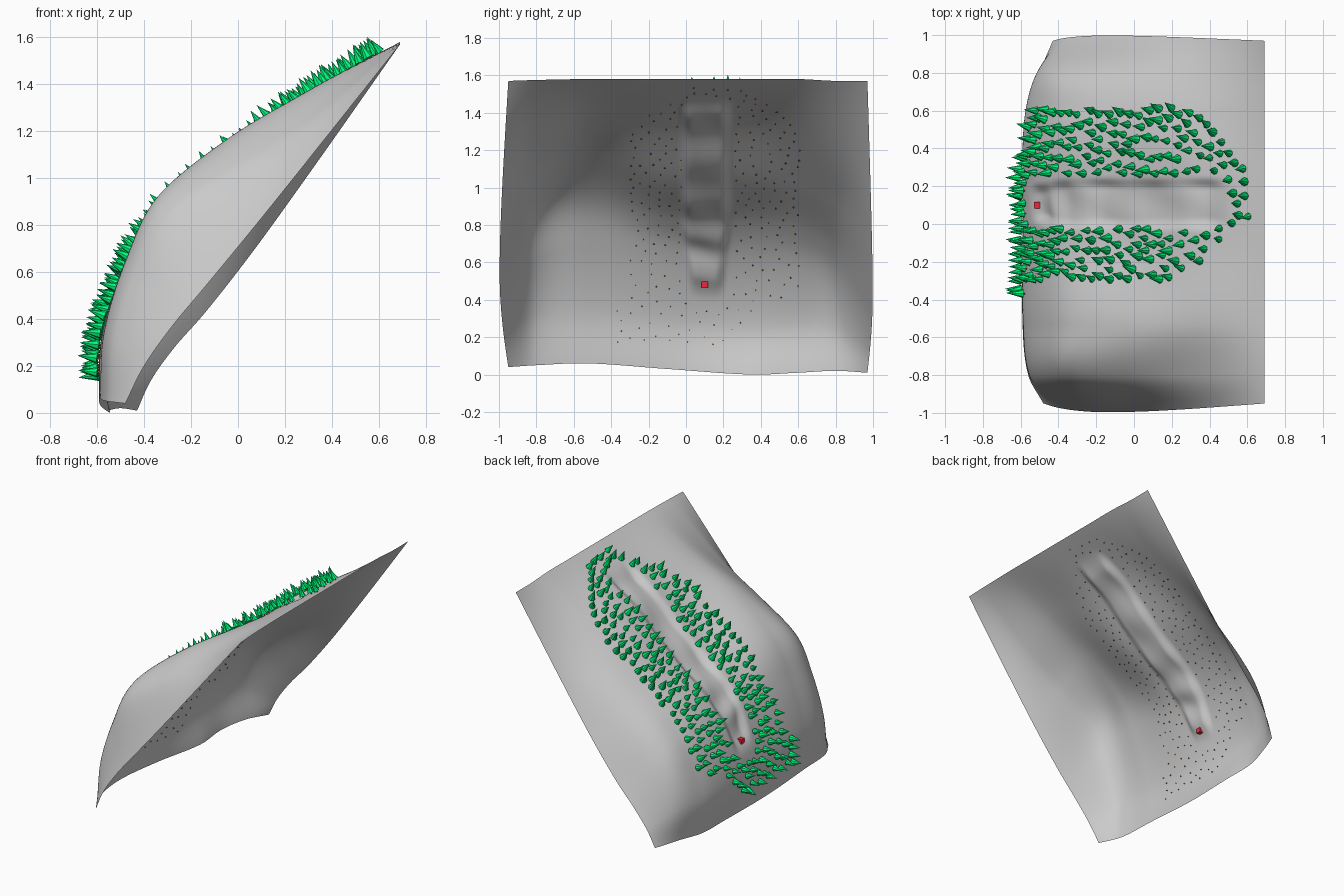
import bpy, bmesh, math, random
from mathutils import Vector, Matrix

if "Cube" in bpy.data.objects:
    bpy.data.objects.remove(bpy.data.objects["Cube"])

random.seed(4)

# Hill cross-sections: (x, z) from foot to crest at each y station
SECTIONS = {
    -.95: [(-.48, .04), (-.4, .2), (-.28, .37), (-.13, .55), (.1, .83), (.38, 1.18), (.69, 1.57)],
    -.8: [(-.56, .05), (-.54, .32), (-.45, .6), (-.32, .85), (-.03, 1.05), (.3, 1.25), (.69, 1.575)],
    -.53: [(-.59, .06), (-.575, .34), (-.47, .67), (-.32, .94), (-.02, 1.185), (.32, 1.38), (.69, 1.58)],
    -.1: [(-.585, .03), (-.58, .3), (-.46, .63), (-.31, .83), (-.03, 1.05), (.3, 1.345), (.69, 1.58)],
    .35: [(-.545, 0), (-.59, .25), (-.5, .55), (-.33, .8), (-.03, 1.05), (.3, 1.345), (.69, 1.58)],
    .6: [(-.55, .01), (-.57, .27), (-.46, .57), (-.3, .78), (-.04, 1.0), (.3, 1.28), (.69, 1.58)],
    .8: [(-.5, .02), (-.51, .25), (-.43, .48), (-.28, .67), (0, .91), (.32, 1.19), (.69, 1.57)],
    .97: [(-.43, .01), (-.37, .14), (-.27, .28), (-.13, .44), (.08, .71), (.36, 1.1), (.69, 1.57)],
}
YS = list(SECTIONS)
ROWS = [[Vector(p) for p in s] for s in SECTIONS.values()]


def spline(keys, vals, k):
    """Cubic interpolation through unevenly spaced keys."""
    n = len(keys)
    i = max(j for j in range(n - 1) if keys[j] <= k or j == 0)

    def slope(j):
        a, b = max(j - 1, 0), min(j + 1, n - 1)
        return (vals[b] - vals[a]) / (keys[b] - keys[a])
    h = keys[i + 1] - keys[i]
    s = (k - keys[i]) / h
    return (vals[i] * (2*s**3 - 3*s**2 + 1) + vals[i + 1] * (3*s**2 - 2*s**3)
            + slope(i) * (h * (s**3 - 2*s**2 + s)) + slope(i + 1) * (h * (s**3 - s**2)))


def hill(u, y):
    p = spline(YS, [spline(range(7), r, u) for r in ROWS], y)
    side = math.copysign(abs(y) ** 8, y)
    bow = (.07 if y < 0 else .036) * math.sin(math.pi * u / 6)
    return Vector((p.x, y + side * bow, p.y))


def normal(u, y):
    e = .02
    u0, u1 = max(u - e, 0), min(u + e, 6)
    y0, y1 = max(y - e, YS[0]), min(y + e, YS[-1])
    n = (hill(u, y1) - hill(u, y0)).cross(hill(u1, y) - hill(u0, y))
    n.normalize()
    return n if n.z - n.x > 0 else -n


def step(a, b, v):
    s = min(max((v - a) / (b - a), 0), 1)
    return s * s * (3 - 2 * s)


def groove(u, y):
    """Depth of the uneven channel, narrowing towards its foot."""
    half = .095 + .035 * step(1.5, 3, u)
    w = step(half + .015, half - .05, abs(y - .105)) * step(1.4, 1.8, u) * step(5.6, 5.2, u)
    return w * (.024 + .007 * math.sin(u * 7.5) + .003 * math.sin(u * 4 + y * 25))


def make(name, bm, color=None, smooth=False):
    me = bpy.data.meshes.new(name)
    bm.to_mesh(me)
    bm.free()
    ob = bpy.data.objects.new(name, me)
    bpy.context.collection.objects.link(ob)
    if color:
        mat = bpy.data.materials.new(name + "_colour")
        mat.diffuse_color = (*color, 1)
        mat.use_nodes = True
        mat.node_tree.nodes["Principled BSDF"].inputs["Base Color"].default_value = mat.diffuse_color
        me.materials.append(mat)
    if smooth:
        me.shade_smooth()
    return ob


# Hillside sheet
NU, NY = 110, 130
bm = bmesh.new()
grid = []
for i in range(NU + 1):
    u = 6 * i / NU
    row = []
    for j in range(NY + 1):
        y = YS[0] + (YS[-1] - YS[0]) * j / NY
        d = groove(u, y)
        p = hill(u, y)
        row.append(bm.verts.new(p - normal(u, y) * d if d else p))
    grid.append(row)
for i in range(NU):
    for j in range(NY):
        bm.faces.new((grid[i][j], grid[i][j + 1], grid[i + 1][j + 1], grid[i + 1][j]))
bmesh.ops.recalc_face_normals(bm, faces=bm.faces)
if sum(f.normal.z for f in bm.faces) < 0:
    bmesh.ops.reverse_faces(bm, faces=bm.faces)
make("hillside", bm, smooth=True)

# Trees: a spaced band all round the channel, standing out from the slope
line = [hill(1.65 + 3.6 * k / 40, .12) for k in range(41)]
leaves, trunks, placed = bmesh.new(), bmesh.new(), []
for _ in range(9000):
    u, y = random.uniform(.3, 5.9), random.uniform(-.4, .64)
    p = hill(u, y)
    low = -.3 - .08 * step(.5, .3, p.z) + .3 * step(.2, .6, p.x)
    high = .61 - .38 * step(.5, .2, p.z) - .3 * step(.25, .65, p.x)
    if not low < y < high or not .16 < p.z or p.x > .61:
        continue
    if min((p - q).length for q in line) < .145 or any((p - q).length < .054 for q in placed):
        continue
    placed.append(p)
    n = normal(u, y) + Vector([random.uniform(-.15, .15) for _ in range(3)])
    turn = n.to_track_quat('Z', 'Y').to_matrix().to_4x4()
    place = Matrix.Translation(p) @ turn @ Matrix.Scale(random.uniform(.85, 1.15), 4)
    bmesh.ops.create_cone(leaves, cap_ends=True, segments=8, radius1=.022, radius2=0,
                          depth=.075, matrix=place @ Matrix.Translation((0, 0, .046)))
    bmesh.ops.create_cone(trunks, cap_ends=True, segments=6, radius1=.004, radius2=.004,
                          depth=.018, matrix=place @ Matrix.Translation((0, 0, .003)))
    if len(placed) >= 250:
        break
make("tree_foliage", leaves, (.0, .95, .2))
make("tree_trunks", trunks, (.3, .12, .04))

# Red hut at the foot of the channel
bm = bmesh.new()
bmesh.ops.create_cube(bm, size=.034, matrix=Matrix.Translation((-.512, .1, .48)))
make("hut", bm, (.85, .02, .05))
